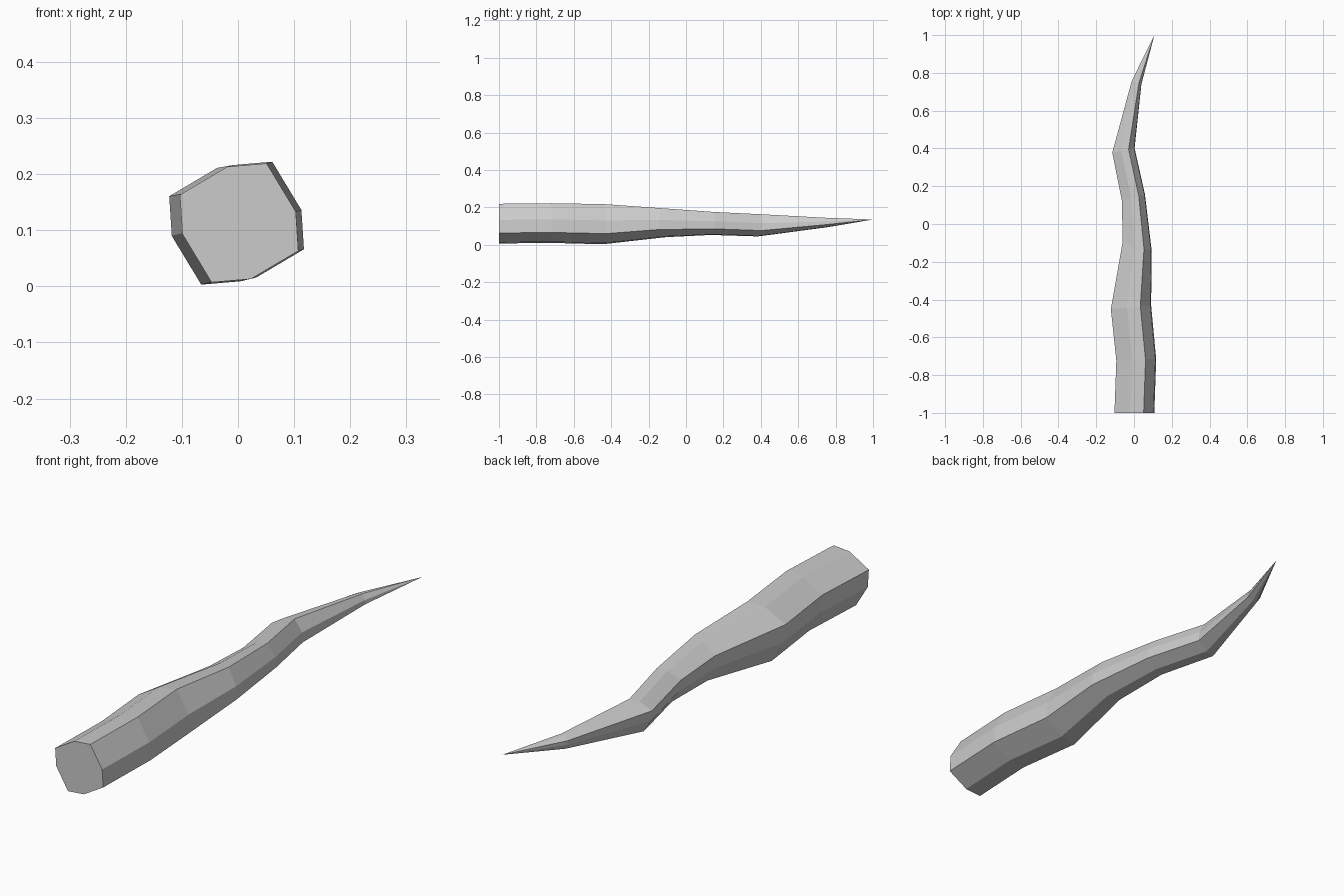
import bpy
import bmesh

if "Cube" in bpy.data.objects:
    bpy.data.objects.remove(bpy.data.objects["Cube"], do_unlink=True)

# One flat grey
grey = bpy.data.materials.new("plain grey")
grey.use_nodes = True
colour = (0.6, 0.6, 0.6, 1)
grey.diffuse_color = colour
grey.node_tree.nodes["Principled BSDF"].inputs["Base Color"].default_value = colour

# Half of the eight-sided section (x, z); the other half is its point mirror
half = [(-0.1055, 0.05), (-0.021, 0.1), (0.049, 0.106), (0.101, 0.02)]
section = half + [(-x, -z) for x, z in half]

# Rings along the spike: centre x, y, z, section scale, sideways tilt
rings = [
    (0.002, -1.00, 0.113, 1.00, 0.0),
    (0.012, -0.72, 0.116, 1.00, 0.03),
    (-0.016, -0.44, 0.110, 1.01, 0.1),
    (0.017, -0.12, 0.118, 0.73, -0.32),
    (-0.003, 0.14, 0.114, 0.58, 0.25),
    (-0.056, 0.39, 0.104, 0.56, 0.2),
    (0.014, 0.75, 0.119, 0.24, -0.35),
]
tip_point = (0.108, 1.0, 0.135)

# Loft the rings, close the butt end and run to a sharp tip
bm = bmesh.new()
loops = [[bm.verts.new((cx + s * x, cy + k * s * x, cz + s * z)) for x, z in section]
         for cx, cy, cz, s, k in rings]
tip = bm.verts.new(tip_point)
sides = len(section)
bm.faces.new(loops[0])
for i in range(sides):
    j = (i + 1) % sides
    for a, b in zip(loops, loops[1:]):
        bm.faces.new((a[i], a[j], b[j], b[i]))
    bm.faces.new((loops[-1][i], loops[-1][j], tip))
bmesh.ops.recalc_face_normals(bm, faces=bm.faces)

mesh = bpy.data.meshes.new("curved_spike")
bm.to_mesh(mesh)
bm.free()
mesh.materials.append(grey)
spike = bpy.data.objects.new("curved_spike", mesh)
bpy.context.collection.objects.link(spike)
